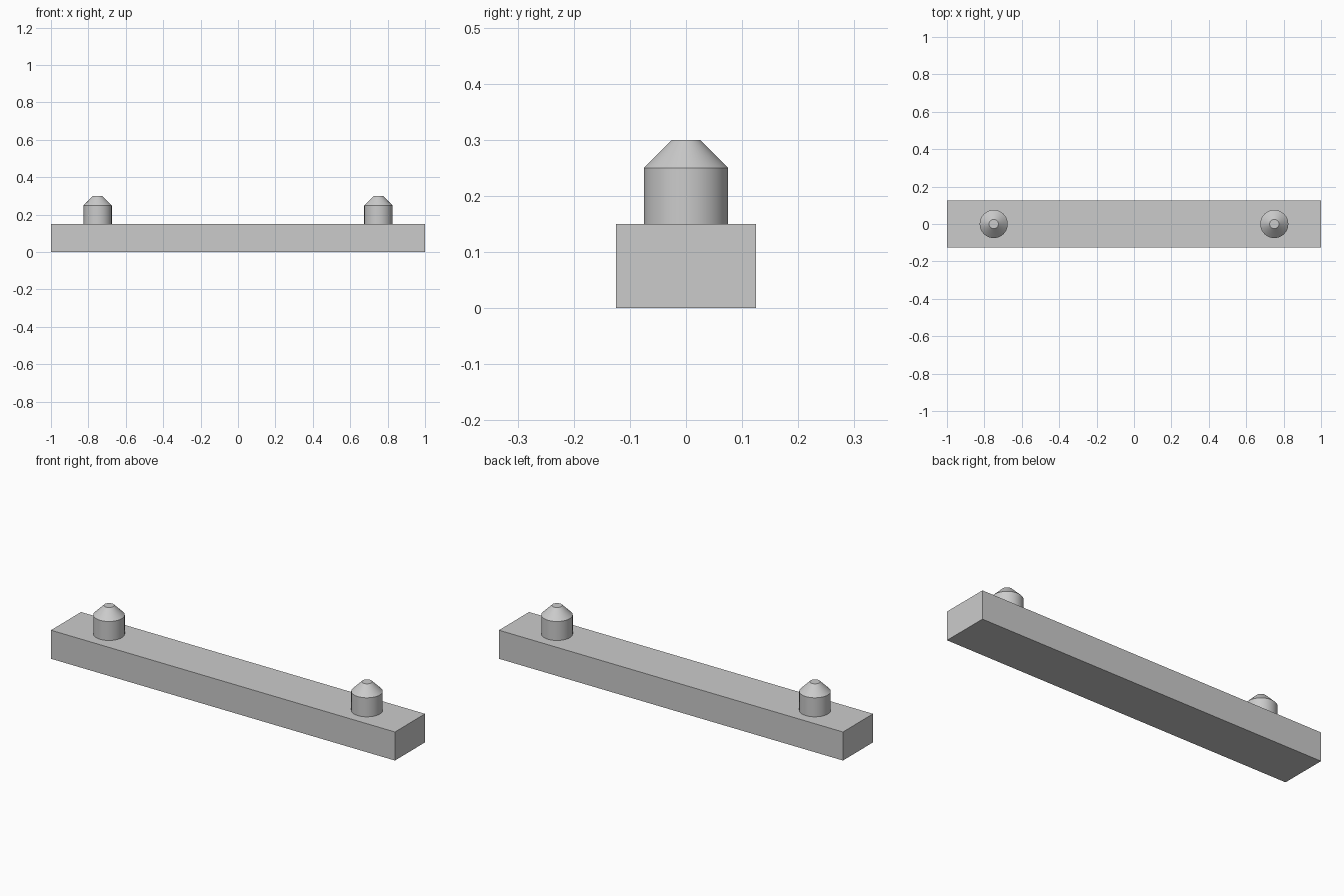
import bpy
import bmesh
import math

old = bpy.data.objects.get("Cube")
if old:
    bpy.data.objects.remove(old, do_unlink=True)

# Single light grey material
grey = bpy.data.materials.new("light_grey")
grey.use_nodes = True
colour = (0.6, 0.6, 0.6, 1)
grey.diffuse_color = colour
grey.node_tree.nodes["Principled BSDF"].inputs["Base Color"].default_value = colour

LENGTH, DEPTH, HEIGHT = 2.0, 0.25, 0.15
SIDES = 64


def add_object(name, bm):
    mesh = bpy.data.meshes.new(name)
    bmesh.ops.recalc_face_normals(bm, faces=bm.faces)
    bm.to_mesh(mesh)
    bm.free()
    mesh.materials.append(grey)
    obj = bpy.data.objects.new(name, mesh)
    bpy.context.collection.objects.link(obj)
    return obj


def make_peg(name, x):
    """Revolved peg: straight shank, chamfered nose, flat tip."""
    profile = [(0.075, HEIGHT), (0.075, 0.25), (0.025, 0.30)]
    bm = bmesh.new()
    rings = []
    for radius, z in profile:
        angles = [2 * math.pi * i / SIDES for i in range(SIDES)]
        rings.append([bm.verts.new((radius * math.cos(a), radius * math.sin(a), z))
                      for a in angles])
    for low, high in zip(rings, rings[1:]):
        for i in range(SIDES):
            j = (i + 1) % SIDES
            bm.faces.new((low[i], low[j], high[j], high[i]))
    bm.faces.new(rings[0])
    bm.faces.new(rings[-1])
    peg = add_object(name, bm)
    peg.location.x = x
    bpy.ops.object.select_all(action="DESELECT")
    peg.select_set(True)
    bpy.context.view_layer.objects.active = peg
    bpy.ops.object.shade_smooth_by_angle(angle=math.radians(30))


# Rectangular bar
bar = bmesh.new()
bmesh.ops.create_cube(bar, size=1)
bmesh.ops.scale(bar, vec=(LENGTH, DEPTH, HEIGHT), verts=bar.verts)
bmesh.ops.translate(bar, vec=(0, 0, HEIGHT / 2), verts=bar.verts)
add_object("bar", bar)

# Locating pegs near both ends
for side, sign in (("left", 1), ("right", -1)):
    make_peg(side + "_peg", sign * 0.75)
